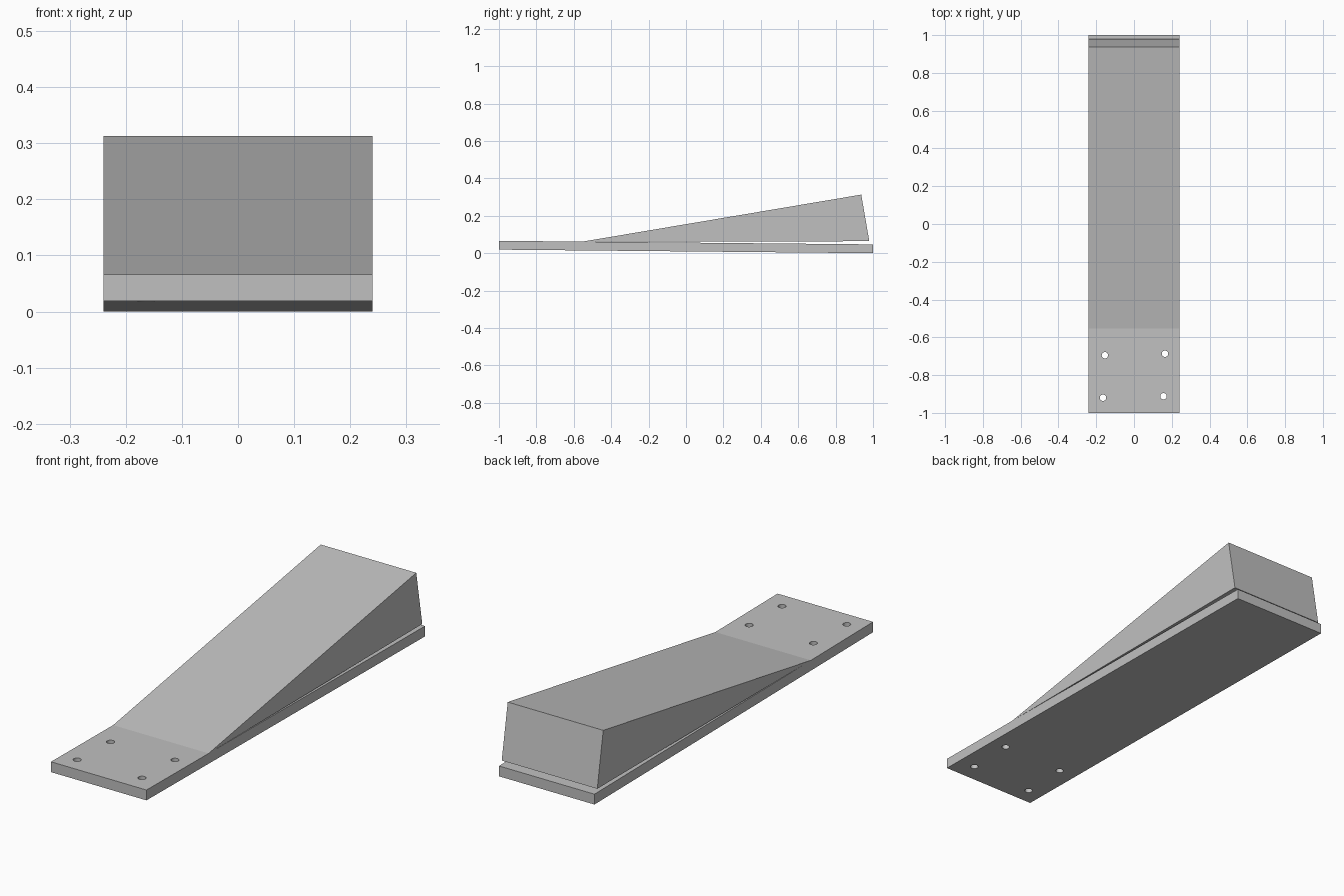
import bpy, bmesh, math
from mathutils import Matrix

if "Cube" in bpy.data.objects:
    bpy.data.objects.remove(bpy.data.objects["Cube"])

HALF_W = 0.24
grey = bpy.data.materials.new("plain_grey")
grey.diffuse_color = (0.53, 0.53, 0.53, 1)
grey.use_nodes = True
grey.node_tree.nodes["Principled BSDF"].inputs["Base Color"].default_value = grey.diffuse_color


def finish(name, bm):
    """Turn a bmesh into a named grey object."""
    bmesh.ops.recalc_face_normals(bm, faces=bm.faces[:])
    me = bpy.data.meshes.new(name)
    bm.to_mesh(me)
    bm.free()
    me.materials.append(grey)
    ob = bpy.data.objects.new(name, me)
    bpy.context.collection.objects.link(ob)
    return ob


def side_profile(name, yz):
    """Extrude a side outline across the full width."""
    bm = bmesh.new()
    face = bm.faces.new([bm.verts.new((-HALF_W, y, z)) for y, z in yz])
    ext = bmesh.ops.extrude_face_region(bm, geom=[face])
    verts = [g for g in ext["geom"] if isinstance(g, bmesh.types.BMVert)]
    bmesh.ops.translate(bm, verts=verts, vec=(2 * HALF_W, 0, 0))
    return finish(name, bm)


# Slightly tilted base plate
plate = side_profile("base_plate", [(-1, 0.019), (1, 0.0), (1, 0.047), (-1, 0.066)])

# Wedge ramp, leaving a thin slit above the plate toward the back
side_profile("wedge_ramp", [(-0.555, 0.0615), (0.98, 0.064), (0.937, 0.313)])

# Four screw holes through the front of the plate
bm = bmesh.new()
for x, y in [(-0.154, -0.695), (0.164, -0.687), (-0.164, -0.92), (0.156, -0.912)]:
    bmesh.ops.create_cone(bm, cap_ends=True, segments=24, radius1=0.017, radius2=0.017,
                          depth=0.3, matrix=Matrix.Translation((x, y, 0.04)))
cutter = finish("hole_cutter", bm)
cutter.hide_render = True
cutter.hide_set(True)
mod = plate.modifiers.new("screw_holes", 'BOOLEAN')
mod.operation = 'DIFFERENCE'
mod.solver = 'EXACT'
mod.object = cutter

# Round hole walls with crisp rims
bpy.context.view_layer.objects.active = plate
plate.select_set(True)
bpy.ops.object.modifier_apply(modifier=mod.name)
bpy.ops.object.shade_smooth_by_angle(angle=math.radians(30))
bpy.data.objects.remove(cutter)
